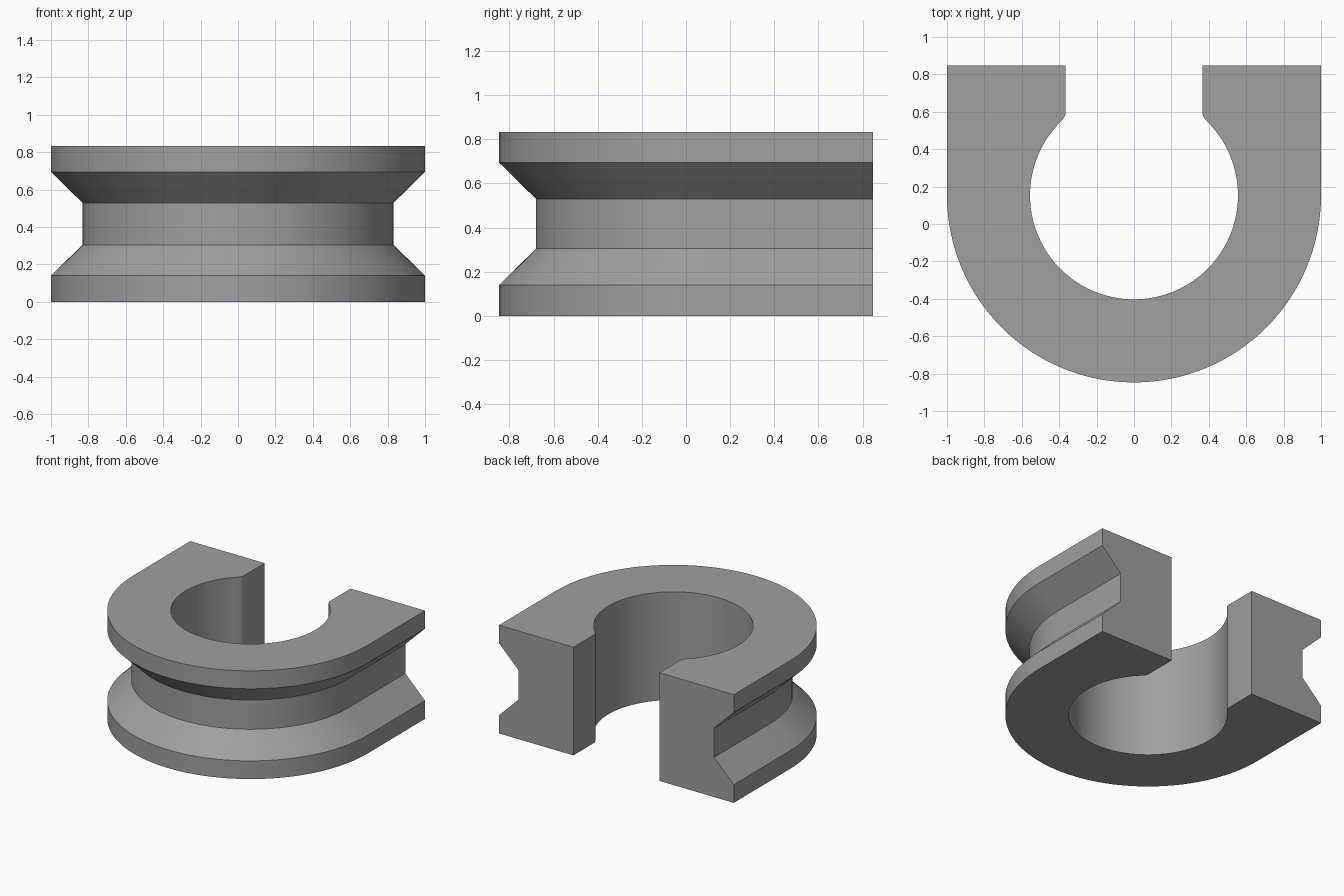
import bpy, bmesh, math

if "Cube" in bpy.data.objects:
    bpy.data.objects.remove(bpy.data.objects["Cube"])

CY = 0.153          # centre of the bore and of the round front
BACK = 0.847        # flat back face
BORE = 0.556
# Outer wall profile: (radius, height), with a V-sided groove round the middle
PROFILE = [(1.0, 0.0), (1.0, 0.14), (0.832, 0.305),
           (0.832, 0.53), (1.0, 0.695), (1.0, 0.833)]
TOP = PROFILE[-1][1]


def outer_path(r, steps=64):
    """U-shaped outline from the back right round the front to the back left."""
    arc = [(r * math.cos(a), CY - r * math.sin(a))
           for a in (math.pi * i / steps for i in range(steps + 1))]
    return [(r, BACK)] + arc + [(-r, BACK)]


def inner_path(steps=72):
    """Slot, softened corner, bore, then the same mirrored."""
    right = [(0.366, BACK), (0.366, 0.592), (0.368, 0.58), (0.374, 0.569)]
    start, end = math.radians(46), math.radians(-226)
    arc = [(BORE * math.cos(a), CY + BORE * math.sin(a))
           for a in (start + (end - start) * i / steps for i in range(steps + 1))]
    return right + arc + [(-x, y) for x, y in reversed(right)]


bm = bmesh.new()


def row(points, z):
    return [bm.verts.new((x, y, z)) for x, y in points]


def wall(a, b):
    for i in range(len(a) - 1):
        bm.faces.new((a[i], a[i + 1], b[i + 1], b[i]))


outer = [row(outer_path(r), z) for r, z in PROFILE]
inner = [row(inner_path(), z) for z in (0.0, TOP)]

# Grooved outer wall and bore wall
for low, high in zip(outer, outer[1:]):
    wall(low, high)
wall(*inner)

# Flat bottom, top and the two back ends
for o, i in ((outer[0], inner[0]), (outer[-1], inner[1])):
    bm.faces.new(o + i[::-1])
for k in (0, -1):
    bm.faces.new([r[k] for r in outer] + [inner[1][k], inner[0][k]])

bmesh.ops.recalc_face_normals(bm, faces=bm.faces[:])
mesh = bpy.data.meshes.new("grooved_collar")
bm.to_mesh(mesh)
bm.free()

collar = bpy.data.objects.new("grooved_collar", mesh)
bpy.context.collection.objects.link(collar)

grey = bpy.data.materials.new("mid_grey")
grey.diffuse_color = (0.35, 0.35, 0.35, 1.0)
grey.use_nodes = True
grey.node_tree.nodes["Principled BSDF"].inputs["Base Color"].default_value = grey.diffuse_color
mesh.materials.append(grey)

# Smooth curves with crisp edges
bpy.context.view_layer.objects.active = collar
collar.select_set(True)
bpy.ops.object.shade_smooth_by_angle(angle=math.radians(30))
